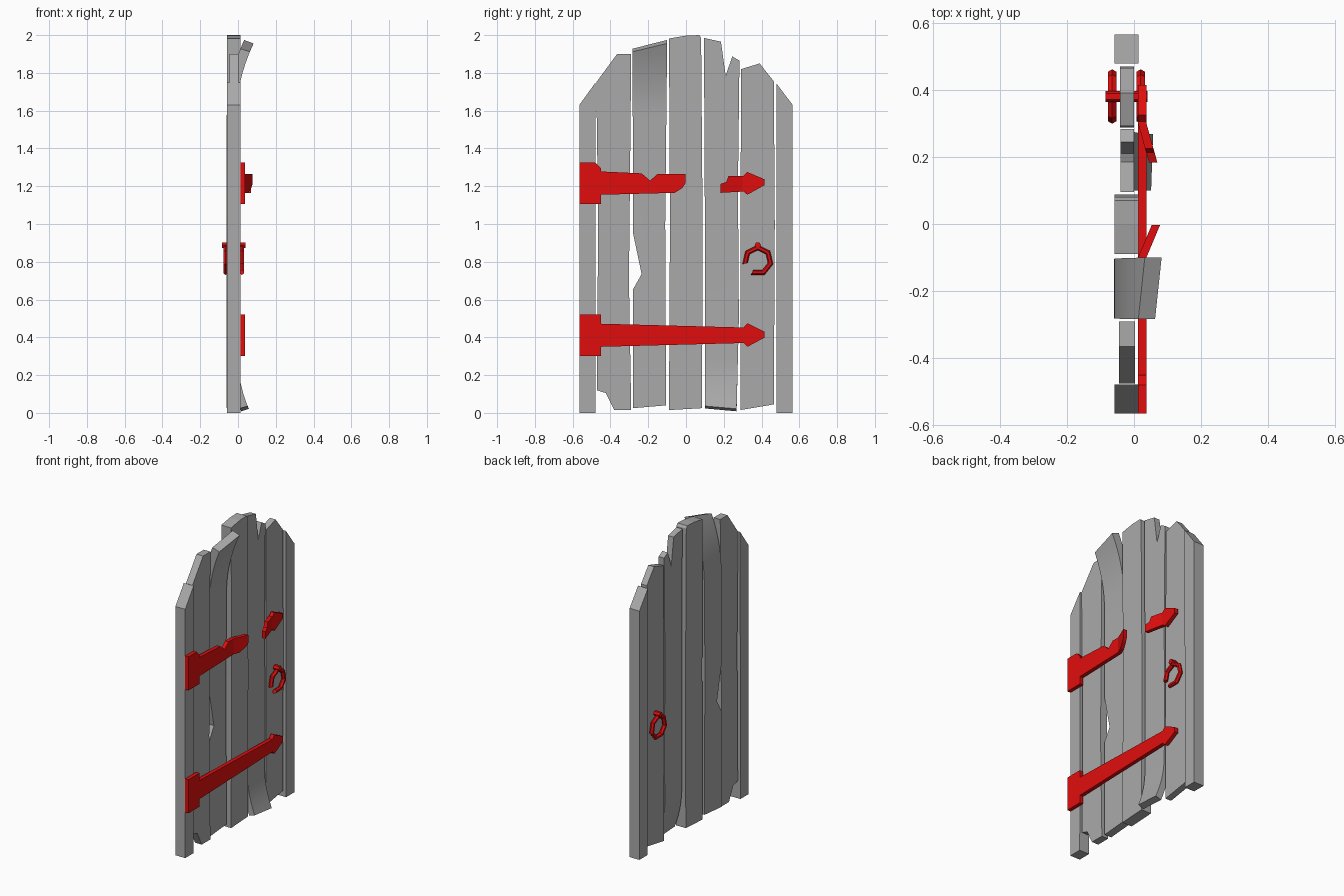
import bpy, bmesh, math
from mathutils import Vector

if "Cube" in bpy.data.objects:
    bpy.data.objects.remove(bpy.data.objects["Cube"], do_unlink=True)


def material(name, rgb):
    m = bpy.data.materials.new(name)
    m.use_nodes = True
    m.diffuse_color = (*rgb, 1)
    m.node_tree.nodes["Principled BSDF"].inputs["Base Color"].default_value = (*rgb, 1)
    return m


GREY = material("weathered grey wood", (0.40, 0.40, 0.40))
RED = material("red iron", (0.75, 0.004, 0.004))


def finish(bm, name, mat):
    bmesh.ops.recalc_face_normals(bm, faces=bm.faces)
    mesh = bpy.data.meshes.new(name)
    bm.to_mesh(mesh)
    bm.free()
    mesh.materials.append(mat)
    ob = bpy.data.objects.new(name, mesh)
    bpy.context.collection.objects.link(ob)
    return ob


def slab(name, outline, x0, x1, mat, cuts=(), axis=2, bend=None):
    """Extrude a (y, z) outline from x0 to x1, slice it, then bend it."""
    bm = bmesh.new()
    face = bm.faces.new([bm.verts.new((x0, y, z)) for y, z in outline])
    ext = bmesh.ops.extrude_face_region(bm, geom=[face])
    verts = [v for v in ext["geom"] if isinstance(v, bmesh.types.BMVert)]
    bmesh.ops.translate(bm, verts=verts, vec=(x1 - x0, 0, 0))
    for c in cuts:
        normal = Vector((0, 0, 0))
        normal[axis] = 1
        co = normal * c
        bmesh.ops.bisect_plane(bm, geom=bm.verts[:] + bm.edges[:] + bm.faces[:],
                               plane_co=co, plane_no=normal)
    if bend:
        for v in bm.verts:
            bend(v.co)
    ob = finish(bm, name, mat)
    if bend and len(cuts) > 1:
        bpy.ops.object.select_all(action="DESELECT")
        ob.select_set(True)
        bpy.context.view_layer.objects.active = ob
        bpy.ops.object.shade_smooth_by_angle(angle=math.radians(25))
    return ob


def warp(start, end, shift, x_mid):
    """Curl a plank end toward +x, tilting its end face with it."""
    def bend(co):
        t = (co.z - start) / (end - start)
        if t > 0:
            slope = 2 * shift * t / (end - start)
            co.z -= slope * (co.x - x_mid) * 0.8
            co.x += shift * t * t
    return bend


def fold(start, slope, sign):
    """Fold a strap end outward beyond y = start."""
    def bend(co):
        d = (co.y - start) * sign
        if d > 0:
            co.x += slope * d
    return bend


# Planks: outlines run bottom left, bottom right, top right, top left
slab("plank_1", [(-.565, 0), (-.48, 0), (-.478, 1.75), (-.565, 1.63)], -.058, .013, GREY)
slab("plank_2", [(-.472, .12), (-.425, .105), (-.38, .015), (-.29, .015), (-.302, .7),
                 (-.29, 1.9), (-.365, 1.9), (-.475, 1.75), (-.465, 1)], -.045, .003, GREY)
slab("plank_3", [(-.28, .025), (-.105, .04), (-.11, 1), (-.1, 1.965), (-.283, 1.92),
                 (-.28, .95), (-.235, .735), (-.28, .655)], -.06, -.01, GREY,
     [1.56 + .05 * i for i in range(8)], bend=warp(1.56, 1.96, .09, -.035))
slab("plank_4", [(-.09, .015), (.085, .025), (.088, 1), (.08, 1.985), (.07, 2),
                 (0, 1.997), (-.09, 1.982), (-.085, 1)], -.058, .013, GREY)
slab("plank_5", [(.1, .03), (.268, .015), (.28, .5), (.275, 1.2), (.283, 1.865),
                 (.245, 1.887), (.21, 1.785), (.185, 1.965), (.095, 1.985), (.1, 1)],
     -.04, 0, GREY, [.06 + .045 * i for i in range(6)], bend=warp(.29, .02, .055, -.02))
slab("plank_6", [(.288, .015), (.465, .045), (.47, 1), (.465, 1.755), (.39, 1.85),
                 (.292, 1.82), (.288, 1)], -.042, 0, GREY)
slab("plank_7", [(.48, 0), (.565, 0), (.565, 1.63), (.478, 1.745)], -.058, .013, GREY)

# Iron straps on the +x side
STRAP = (.012, .037, RED)
slab("lower_strap", [(-.565, .3), (-.45, .3), (-.45, .35), (.305, .37), (.325, .35),
                     (.415, .398), (.415, .43), (.325, .475), (.305, .452),
                     (-.45, .472), (-.45, .52), (-.565, .52)], *STRAP)
slab("upper_strap_hinge", [(-.565, 1.105), (-.45, 1.105), (-.45, 1.155), (-.06, 1.165),
                           (-.02, 1.19), (-.003, 1.215), (-.003, 1.265), (-.15, 1.265),
                           (-.19, 1.23), (-.235, 1.268), (-.45, 1.278), (-.45, 1.295),
                           (-.48, 1.325), (-.565, 1.325)], *STRAP,
     cuts=[-.1], axis=1, bend=fold(-.1, .42, 1))
slab("upper_strap_tip", [(.183, 1.165), (.305, 1.172), (.325, 1.155), (.415, 1.205),
                         (.415, 1.237), (.325, 1.275), (.305, 1.255), (.225, 1.255),
                         (.213, 1.222), (.183, 1.212)], *STRAP,
     cuts=[.3], axis=1, bend=fold(.3, .28, -1))


def ring(name, x, sides, closed):
    """Seven-sided ring handle, optionally missing a segment."""
    bm = bmesh.new()
    loops = []
    for i in range(sides):
        a = math.pi / 2 + math.tau * (i + 3 - closed) / 7 
        loop = []
        for j in range(6):
            b = math.tau * j / 6
            r = .069 + .014 * math.cos(b)
            loop.append(bm.verts.new((x + .014 * math.sin(b), .38 + r * math.cos(a),
                                      .806 + r * math.sin(a))))
        loops.append(loop)
    pairs = list(zip(loops, loops[1:]))
    if closed:
        pairs.append((loops[-1], loops[0]))
    else:
        bm.faces.new(loops[0])
        bm.faces.new(loops[-1])
    for p, q in pairs:
        for j in range(6):
            k = (j + 1) % 6
            bm.faces.new((p[j], p[k], q[k], q[j]))
    finish(bm, name, RED)


# Ring handles and the pin through the door
ring("front_ring_broken", .02, 7, False)
ring("back_ring", -.065, 7, True)
pin = [(.38 + .017 * math.cos(math.tau * i / 6), .888 + .017 * math.sin(math.tau * i / 6))
       for i in range(6)]
slab("ring_pin", pin, -.085, .04, RED)
